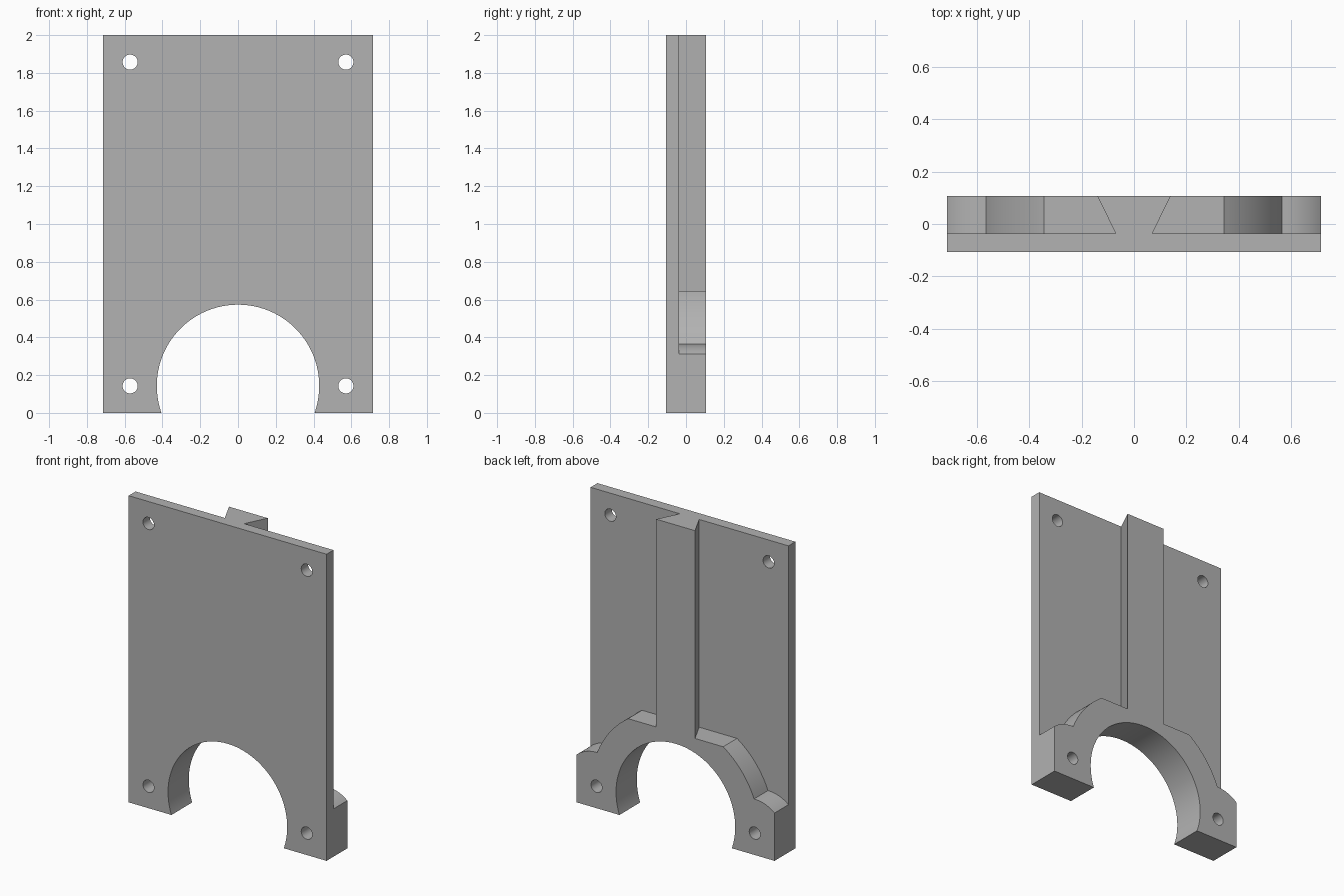
import bpy, bmesh
from math import atan2, cos, sin, pi
from mathutils import Vector

cube = bpy.data.objects.get("Cube")
if cube:
    bpy.data.objects.remove(cube, do_unlink=True)

HALF_W, TOP = 0.714, 2.0
FRONT, FACE, BACK = -0.107, -0.036, 0.107   # plate front, plate rear, collar rear
HOLE_X, HOLE_Z = 0.571, 0.143

grey = bpy.data.materials.new("plain grey")
grey.use_nodes = True
colour = (0.445, 0.445, 0.445, 1)
grey.diffuse_color = colour
grey.node_tree.nodes["Principled BSDF"].inputs["Base Color"].default_value = colour


def prism(name, outline, offset):
    """Extrude a closed outline of 3D points along an offset."""
    bm = bmesh.new()
    face = bm.faces.new([bm.verts.new(p) for p in outline])
    grown = bmesh.ops.extrude_face_region(bm, geom=[face])["geom"]
    verts = [g for g in grown if isinstance(g, bmesh.types.BMVert)]
    bmesh.ops.translate(bm, verts=verts, vec=Vector(offset))
    bmesh.ops.recalc_face_normals(bm, faces=bm.faces)
    mesh = bpy.data.meshes.new(name)
    bm.to_mesh(mesh)
    bm.free()
    mesh.materials.append(grey)
    obj = bpy.data.objects.new(name, mesh)
    bpy.context.collection.objects.link(obj)
    return obj


def upright(name, points, y0, y1):
    return prism(name, [(x, y0, z) for x, z in points], (0, y1 - y0, 0))


def arc(cx, cz, start, end, steps):
    """Arc from one point to another around a centre."""
    r = ((start[0] - cx) ** 2 + (start[1] - cz) ** 2) ** 0.5
    a = atan2(start[1] - cz, start[0] - cx)
    b = atan2(end[1] - cz, end[0] - cx)
    return [(cx + r * cos(a + (b - a) * i / steps),
             cz + r * sin(a + (b - a) * i / steps)) for i in range(steps + 1)]


def drill(x, z, r, steps):
    ring = [(x + r * cos(2 * pi * i / steps), z + r * sin(2 * pi * i / steps))
            for i in range(steps)]
    return upright("cutter", ring, FRONT - 0.1, BACK + 0.1)


def combine(target, tool, operation):
    """Apply a boolean and discard the tool."""
    mod = target.modifiers.new(operation.lower(), "BOOLEAN")
    mod.operation, mod.object, mod.solver = operation, tool, "EXACT"
    bpy.context.view_layer.objects.active = target
    bpy.ops.object.modifier_apply(modifier=mod.name)
    bpy.data.objects.remove(tool, do_unlink=True)


# Mounting plate
plate = upright("mounting_plate", [(-HALF_W, 0), (HALF_W, 0), (HALF_W, TOP), (-HALF_W, TOP)],
                FRONT, FACE)

# Clamp collar with a flat crown and rounded bolt ears
crown, valley, ear = (0.343, 0.645), (0.565, 0.364), (HALF_W, 0.312)
side = arc(0, HOLE_Z, crown, valley, 16) + arc(HOLE_X, HOLE_Z, valley, ear, 10)[1:]
side.append((HALF_W, 0))
collar = upright("collar", side + [(-x, z) for x, z in reversed(side)], FACE - 0.03, BACK)

# Dovetail rail, widening towards the rear
rail = prism("dovetail_rail",
             [(-0.07, FACE, 0.6), (0.07, FACE, 0.6), (0.14, BACK, 0.6), (-0.14, BACK, 0.6)],
             (0, 0, TOP - 0.6))

combine(collar, rail, "UNION")
combine(plate, collar, "UNION")

# Main bore and four bolt holes
combine(plate, drill(0, HOLE_Z, 0.43, 96), "DIFFERENCE")
for x in (-HOLE_X, HOLE_X):
    for z in (HOLE_Z, TOP - HOLE_Z):
        combine(plate, drill(x, z, 0.04, 32), "DIFFERENCE")

plate.name = "dovetail_bracket"
bpy.ops.object.select_all(action="DESELECT")
plate.select_set(True)
bpy.context.view_layer.objects.active = plate
bpy.ops.object.shade_smooth_by_angle(angle=0.5)
